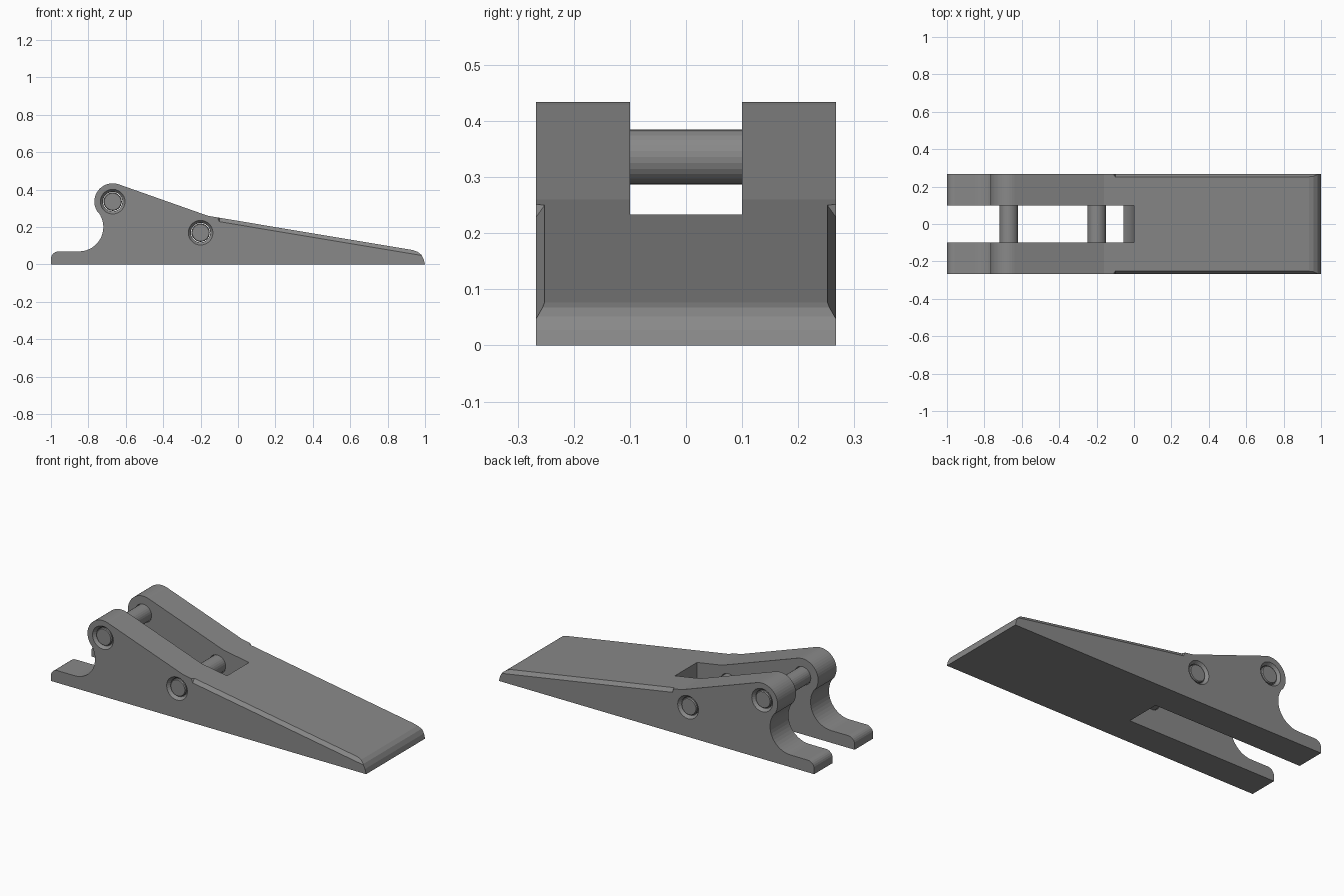
import bpy
import bmesh
from math import sin, cos, radians
from mathutils import Vector

cube = bpy.data.objects.get("Cube")
if cube:
    bpy.data.objects.remove(cube)

HALF = 0.267          # half width of the wedge
SLOT = 0.1            # half width of the slot
PIVOTS = {"upper_pin": (-0.67, 0.336), "lower_pin": (-0.2, 0.17)}

grey = bpy.data.materials.new("plain grey")
grey.use_nodes = True
colour = (0.25, 0.25, 0.25, 1)
grey.diffuse_color = colour
grey.node_tree.nodes["Principled BSDF"].inputs["Base Color"].default_value = colour


def finish(name, bm):
    bmesh.ops.recalc_face_normals(bm, faces=bm.faces)
    mesh = bpy.data.meshes.new(name)
    bm.to_mesh(mesh)
    bm.free()
    mesh.materials.append(grey)
    obj = bpy.data.objects.new(name, mesh)
    bpy.context.collection.objects.link(obj)
    return obj


def arc(cx, cz, r, start, end, steps):
    angles = [radians(start + (end - start) * i / steps) for i in range(steps + 1)]
    return [(cx + r * cos(a), cz + r * sin(a)) for a in angles]


def extrude(name, profile, half):
    bm = bmesh.new()
    face = bm.faces.new([bm.verts.new((x, -half, z)) for x, z in profile])
    new = bmesh.ops.extrude_face_region(bm, geom=[face])["geom"]
    verts = [v for v in new if isinstance(v, bmesh.types.BMVert)]
    bmesh.ops.translate(bm, verts=verts, vec=(0, 2 * half, 0))
    return finish(name, bm)


def lathe(name, centre, stations, sides=28):
    """Round part along y, from (y, radius) stations."""
    bm = bmesh.new()
    rings = [[bm.verts.new((x, y, z)) for x, z in arc(*centre, r, 0, 360, sides)[:-1]]
             for y, r in stations]
    for a, b in zip(rings, rings[1:]):
        for i in range(sides):
            j = (i + 1) % sides
            bm.faces.new((a[i], a[j], b[j], b[i]))
    bm.faces.new(rings[0])
    bm.faces.new(rings[-1])
    return finish(name, bm)


def cut(target, cutter):
    mod = target.modifiers.new(cutter.name, 'BOOLEAN')
    mod.operation = 'DIFFERENCE'
    mod.solver = 'EXACT'
    mod.object = cutter
    cutter.hide_render = True
    cutter.hide_set(True)


# Wedge side profile: heel, concave throat, rounded lug, ramp and nose
profile = [(-1, 0)]
profile += arc(-0.96, 0.03, 0.04, 180, 90, 6)
profile += arc(-0.85, 0.2, 0.13, -90, 37, 16)
profile += arc(-0.67, 0.336, 0.098, 217, 71, 18)
profile += [(-0.16, 0.26), (0.935, 0.077), (0.96, 0.068), (0.98, 0.052), (0.993, 0.028), (1, 0)]
wedge = extrude("wedge_body", profile, HALF)

# Slot between the lugs, closed by a curved end wall
slot = [(-1.2, -0.1), (-0.11, -0.1)]
slot += arc(-0.2, 0.14, 0.2, -45, 0, 8) + [(0, 0.6), (-1.2, 0.6)]
cut(wedge, extrude("slot_cutter", slot, SLOT))

# Bevels along both ramp edges
for side, label in ((1, "back"), (-1, "front")):
    bm = bmesh.new()
    for x, z, shift in ((-0.1, 0.25, -0.05), (1.1, 0.0495, 0)):
        inner = Vector((x, side * 0.252, z))
        outer = Vector((x, side * HALF, z - 0.021))
        run = outer - inner
        bm.verts.new(inner - run)
        bm.verts.new(outer + run)
        bm.verts.new((x + shift, side * 0.31, z + 0.03))
    bmesh.ops.convex_hull(bm, input=bm.verts)
    cut(wedge, finish(label + "_bevel_cutter", bm))

# Countersunk holes, each with a pin crossing the slot
for name, centre in PIVOTS.items():
    cut(wedge, lathe(name + "_hole_cutter", centre,
                     [(-0.28, 0.066), (-HALF, 0.066), (-0.25, 0.052),
                      (0.25, 0.052), (HALF, 0.066), (0.28, 0.066)]))
    lathe(name, centre, [(-0.26, 0.045), (-0.255, 0.049), (0.255, 0.049), (0.26, 0.045)])
